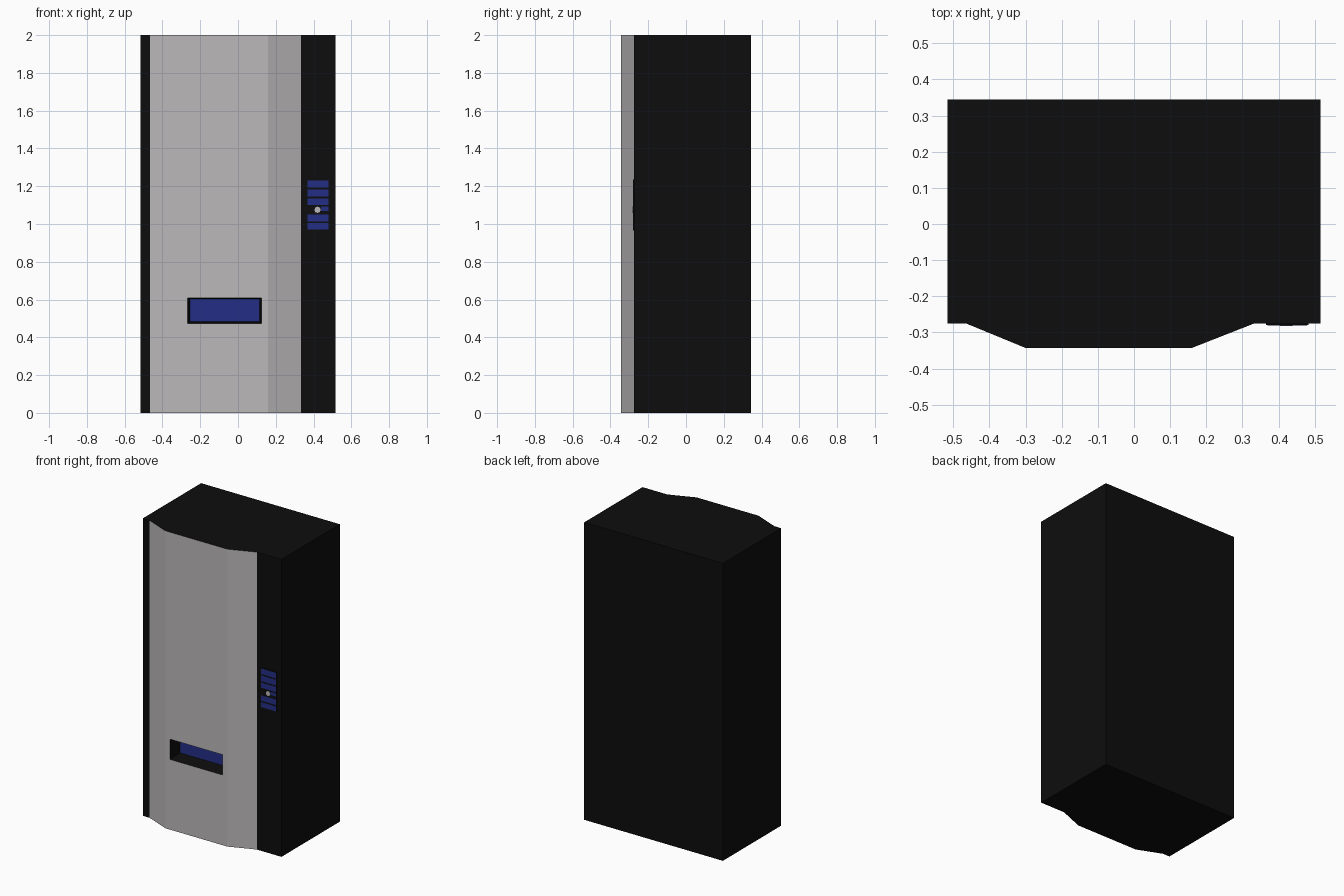
import bpy, bmesh, math

if "Cube" in bpy.data.objects:
    bpy.data.objects.remove(bpy.data.objects["Cube"])


def material(name, colour):
    m = bpy.data.materials.new(name)
    m.diffuse_color = (*colour, 1)
    m.use_nodes = True
    m.node_tree.nodes["Principled BSDF"].inputs["Base Color"].default_value = m.diffuse_color
    return m


BLACK = material("black", (0.004, 0.004, 0.004))
GREY = material("light_grey", (0.5, 0.485, 0.485))
BLUE = material("blue", (0.017, 0.028, 0.24))


def add_object(name, bm, mats):
    bmesh.ops.recalc_face_normals(bm, faces=bm.faces)
    me = bpy.data.meshes.new(name)
    bm.to_mesh(me)
    bm.free()
    for m in mats:
        me.materials.append(m)
    ob = bpy.data.objects.new(name, me)
    bpy.context.collection.objects.link(ob)
    return ob


def plate(name, x0, x1, y0, y1, z0, z1, mat):
    bm = bmesh.new()
    bmesh.ops.create_cube(bm, size=1)
    for v in bm.verts:
        v.co = (x0 if v.co.x < 0 else x1,
                y0 if v.co.y < 0 else y1,
                z0 if v.co.z < 0 else z1)
    return add_object(name, bm, [mat])


# Cabinet: plan profile extruded upwards, with a bulging grey door
FRONT, DOOR = -0.275, -0.343
profile = [(-0.516, 0.345), (-0.516, FRONT), (-0.465, FRONT), (-0.30, DOOR),
           (0.16, DOOR), (0.333, FRONT), (0.516, FRONT), (0.516, 0.345)]
bm = bmesh.new()
low = [bm.verts.new((x, y, 0)) for x, y in profile]
high = [bm.verts.new((x, y, 2)) for x, y in profile]
bm.faces.new(low)
bm.faces.new(high)
n = len(profile)
for i in range(n):
    if i == 3:
        continue  # middle of the door holds the slot
    j = (i + 1) % n
    f = bm.faces.new((low[i], low[j], high[j], high[i]))
    f.material_index = 1 if i in (2, 4) else 0


# Delivery slot: opening ring, tapered black walls, blue flap at the back
def ring(x0, x1, y, z0, z1):
    return [bm.verts.new(c) for c in
            ((x0, y, z0), (x1, y, z0), (x1, y, z1), (x0, y, z1))]


outer = [low[3], low[4], high[4], high[3]]
opening = ring(-0.267, 0.125, DOOR, 0.472, 0.608)
back = ring(-0.255, 0.113, DOOR + 0.09, 0.485, 0.603)
for a, b, mat in ((outer, opening, 1), (opening, back, 0)):
    for i in range(4):
        j = (i + 1) % 4
        bm.faces.new((a[i], a[j], b[j], b[i])).material_index = mat
bm.faces.new(back).material_index = 2
add_object("cabinet", bm, [BLACK, GREY, BLUE])

# Control panel with blue buttons
plate("control_panel", 0.365, 0.483, FRONT - 0.005, FRONT + 0.01, 0.965, 1.235, BLACK)
for k, (z0, z1) in enumerate([(0.97, 1.004), (1.013, 1.05), (1.1, 1.136),
                              (1.145, 1.183), (1.192, 1.23)]):
    plate(f"button_{k + 1}", 0.369, 0.479, FRONT - 0.006, FRONT, z0, z1, BLUE)
plate("small_button", 0.44, 0.479, FRONT - 0.006, FRONT, 1.07, 1.092, BLUE)

# Coin knob
bm = bmesh.new()
bmesh.ops.create_cone(bm, cap_ends=True, segments=8, radius1=0.017, radius2=0.017, depth=0.008)
knob = add_object("coin_knob", bm, [GREY])
knob.rotation_euler.x = math.pi / 2
knob.location = (0.421, FRONT - 0.003, 1.075)
